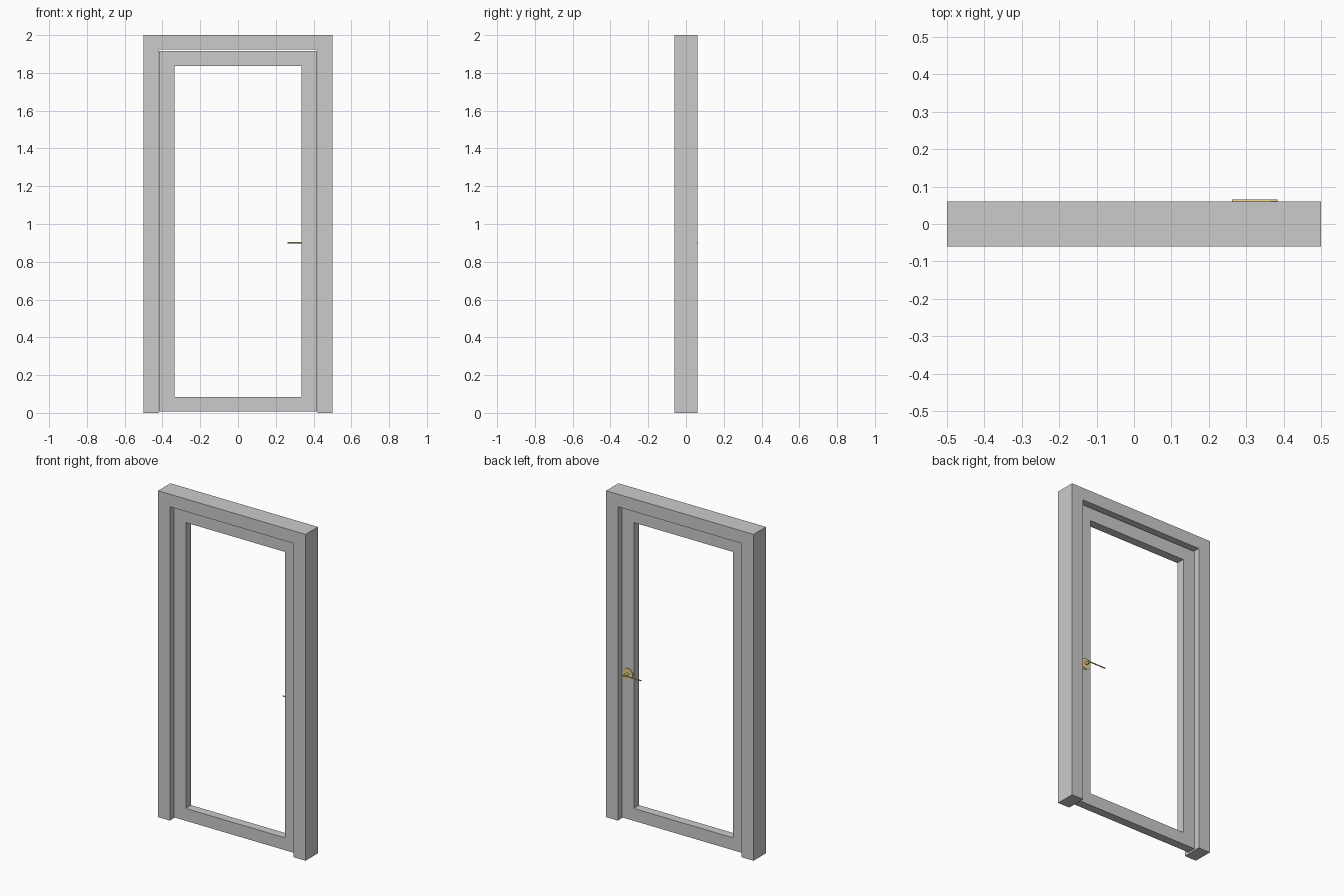
import bpy, bmesh, math

if "Cube" in bpy.data.objects:
    bpy.data.objects.remove(bpy.data.objects["Cube"])

brass = bpy.data.materials.new("brass")
brass.diffuse_color = (0.8, 0.62, 0.25, 1)
brass.use_nodes = True
brass.node_tree.nodes["Principled BSDF"].inputs["Base Color"].default_value = brass.diffuse_color


def extrude_faces(name, verts, faces, y0, y1):
    """Flat outline in the xz plane, extruded along y."""
    bm = bmesh.new()
    vs = [bm.verts.new((x, y0, z)) for x, z in verts]
    fs = [bm.faces.new([vs[i] for i in f]) for f in faces]
    ext = bmesh.ops.extrude_face_region(bm, geom=fs, use_keep_orig=True)
    moved = [g for g in ext["geom"] if isinstance(g, bmesh.types.BMVert)]
    bmesh.ops.translate(bm, verts=moved, vec=(0, y1 - y0, 0))
    bmesh.ops.recalc_face_normals(bm, faces=bm.faces)
    me = bpy.data.meshes.new(name)
    bm.to_mesh(me)
    bm.free()
    ob = bpy.data.objects.new(name, me)
    bpy.context.collection.objects.link(ob)
    return ob


def cylinder(name, radius, length, loc, rot, sides):
    bpy.ops.mesh.primitive_cylinder_add(vertices=sides, radius=radius, depth=length,
                                        location=loc, rotation=rot)
    ob = bpy.context.object
    ob.name = name
    ob.data.materials.append(brass)
    bpy.ops.object.shade_smooth_by_angle()
    return ob


# Fixed frame: two jambs and a head, open at the floor
extrude_faces("door_frame",
              [(-.5, 0), (-.42, 0), (-.42, 1.923), (.42, 1.923), (.42, 0), (.5, 0), (.5, 2), (-.5, 2)],
              [(0, 1, 2, 7), (2, 3, 6, 7), (3, 4, 5, 6)], -.06, .06)

# Door leaf: stiles and rails around an open panel
x, z0, z1, w = .417, .008, 1.917, .081
outer = [(-x, z0), (x, z0), (x, z1), (-x, z1)]
inner = [(-x + w, z0 + w - .005), (x - w, z0 + w - .005), (x - w, z1 - w), (-x + w, z1 - w)]
extrude_faces("door_leaf", outer + inner,
              [(i, (i + 1) % 4, 4 + (i + 1) % 4, 4 + i) for i in range(4)], -.026, .026)

# Handle on the back: rosette, spindle and thin lever
along_y, along_x = (math.pi / 2, 0, 0), (0, math.pi / 2, 0)
cylinder("handle_rosette", .034, .006, (.375, .029, .9), along_y, 32)
cylinder("handle_spindle", .008, .036, (.375, .044, .9), along_y, 16)
cylinder("handle_lever", .0035, .122, (.323, .0615, .9), along_x, 12)
